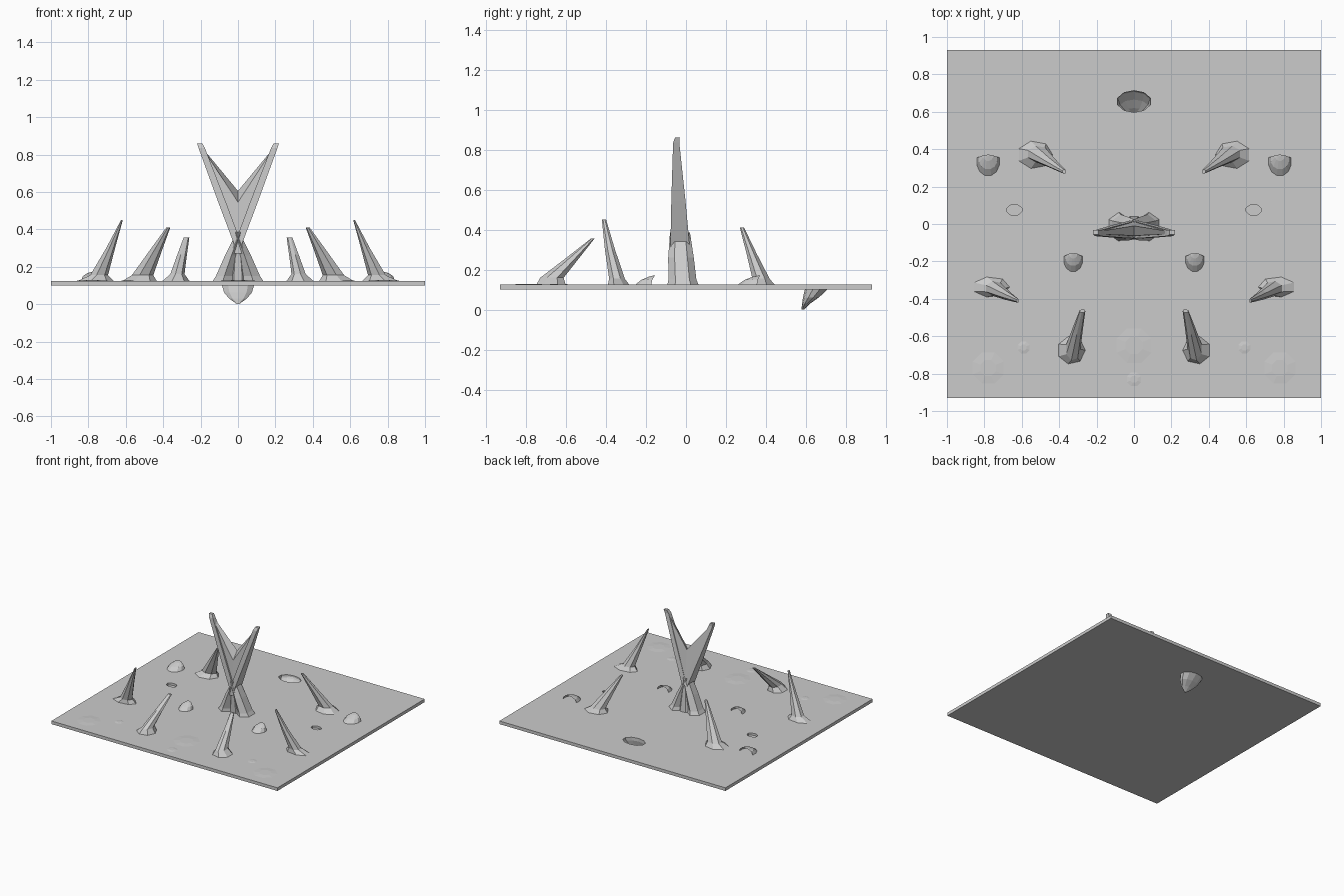
import bpy, bmesh, math

if "Cube" in bpy.data.objects:
    bpy.data.objects.remove(bpy.data.objects["Cube"])

grey = bpy.data.materials.new("stone grey")
grey.diffuse_color = (0.6, 0.6, 0.6, 1)
grey.use_nodes = True
grey.node_tree.nodes["Principled BSDF"].inputs["Base Color"].default_value = grey.diffuse_color


def finish(name, bm, mirror=False):
    me = bpy.data.meshes.new(name)
    bm.to_mesh(me)
    bm.free()
    me.materials.append(grey)
    ob = bpy.data.objects.new(name, me)
    bpy.context.collection.objects.link(ob)
    if mirror:
        m = ob.modifiers.new("mirror", 'MIRROR')
        m.use_mirror_merge = False
    return ob


def loft(name, rings, n=8, mirror=False, arc=None, cap_low=False, cap_high=True, turn=0.5):
    """Skin through elliptical rings (cx, cy, z, rx, ry), low to high."""
    bm = bmesh.new()
    start, sweep = arc if arc else (2 * math.pi * turn / n, 2 * math.pi)
    steps = n - 1 if arc else n
    rows = []
    for cx, cy, z, rx, ry in rings:
        row = []
        for i in range(n):
            a = start + sweep * i / steps
            row.append(bm.verts.new((cx + rx * math.cos(a), cy + ry * math.sin(a), z)))
        rows.append(row)
    for a, b in zip(rows, rows[1:]):
        for i in range(n - 1 if arc else n):
            j = (i + 1) % n
            bm.faces.new((a[i], a[j], b[j], b[i]))
    if cap_low:
        bm.faces.new(rows[0][::-1])
    if cap_high:
        bm.faces.new(rows[-1])
    return finish(name, bm, mirror)


# Ground plate, z 0.10 to 0.125
bm = bmesh.new()
bmesh.ops.create_cube(bm, size=1)
for v in bm.verts:
    v.co = (v.co.x * 2, v.co.y * 1.86, 0.1125 + v.co.z * 0.025)
plate = finish("ground_plate", bm)

# Hole for the downward spike and two shallow pits
holes = [(0, 0.655, 0.05, 0.092, 0.058),
         (0.64, 0.075, 0.108, 0.042, 0.03), (-0.64, 0.075, 0.108, 0.042, 0.03)]
for cx, cy, z, rx, ry in holes:
    cutter = loft("hole_cutter", [(cx, cy, z, rx, ry), (cx, cy, 0.2, rx, ry)], 10, cap_low=True)
    m = plate.modifiers.new("cut", 'BOOLEAN')
    m.operation = 'DIFFERENCE'
    m.solver = 'EXACT'
    m.object = cutter
    bpy.context.view_layer.objects.active = plate
    bpy.ops.object.modifier_apply(modifier=m.name)
    bpy.data.objects.remove(cutter)

# Downward hollow spike under the plate
loft("lower_spike", [(0, 0.583, 0.0, 0.006, 0.006), (0, 0.6, 0.03, 0.05, 0.02),
                     (0, 0.625, 0.062, 0.078, 0.04), (0, 0.65, 0.1, 0.09, 0.056),
                     (0, 0.655, 0.112, 0.092, 0.058)], 10, cap_low=True, cap_high=False)

# Leaning spikes in mirrored pairs, with flared feet
loft("back_spike", [(0.53, 0.37, 0.125, 0.095, 0.075), (0.513, 0.375, 0.155, 0.06, 0.044),
                    (0.445, 0.328, 0.28, 0.036, 0.026), (0.373, 0.28, 0.41, 0.011, 0.011)], 7, True)
loft("side_spike", [(0.765, -0.337, 0.125, 0.1, 0.055), (0.745, -0.345, 0.155, 0.05, 0.04),
                    (0.682, -0.38, 0.3, 0.025, 0.026), (0.621, -0.41, 0.45, 0.005, 0.011)], 7, True)
loft("front_spike", [(0.335, -0.675, 0.125, 0.075, 0.075), (0.326, -0.67, 0.16, 0.04, 0.06),
                     (0.3, -0.56, 0.265, 0.027, 0.032), (0.276, -0.465, 0.357, 0.016, 0.009)], 7, True)

# Small hoods, open at the back
hood_arc = (math.radians(165), math.radians(210))
for x, y, s in ((0.325, -0.2, 1.0), (0.78, 0.325, 1.2)):
    loft("hood", [(x, y + 0.01, 0.125, 0.052 * s, 0.066 * s),
                  (x, y + 0.02, 0.15, 0.042 * s, 0.044 * s),
                  (x, y + 0.036, 0.166, 0.022 * s, 0.02 * s),
                  (x, y + 0.044, 0.171, 0.006, 0.005)], 8, True, arc=hood_arc)

# Barely raised mounds near the front edge
for x, y, r in ((0, -0.65, 0.1), (0, -0.83, 0.04), (0.78, -0.77, 0.09), (0.59, -0.66, 0.035)):
    loft("low_mound", [(x, y, 0.125, r, r), (x, y, 0.128, r * 0.5, r * 0.5)], 8, x > 0)

# Central crossed tower: feet, core, horns and web
loft("tower_foot", [(0.08, -0.015, 0.125, 0.063, 0.078), (0.073, -0.018, 0.15, 0.052, 0.07),
                    (0.035, -0.025, 0.26, 0.04, 0.064), (-0.012, -0.03, 0.385, 0.022, 0.05)], 6, True)
loft("tower_core", [(0, -0.01, 0.125, 0.06, 0.055), (0, -0.025, 0.32, 0.03, 0.05)], 8)
loft("tower_horn", [(-0.018, -0.028, 0.27, 0.028, 0.072), (0.085, -0.038, 0.545, 0.029, 0.05),
                    (0.194, -0.049, 0.835, 0.024, 0.022), (0.205, -0.043, 0.86, 0.02, 0.017)], 4, True)

# Web between the horns: front and back sheets meeting at the outer edges
bm = bmesh.new()
front = [(0, -0.066, 0.29), (0.19, -0.055, 0.835), (0, -0.062, 0.545), (-0.19, -0.055, 0.835)]
back = [(0, 0.02, 0.29), (0.19, -0.04, 0.835), (0, -0.01, 0.605), (-0.19, -0.04, 0.835)]
f = [bm.verts.new(p) for p in front]
b = [bm.verts.new(p) for p in back]
for i, j in ((0, 1), (1, 2), (2, 3), (3, 0)):
    bm.faces.new((f[i], b[i], b[j], f[j]))
for s in (f, b):
    bm.faces.new((s[0], s[1], s[2]))
    bm.faces.new((s[0], s[2], s[3]))
bmesh.ops.recalc_face_normals(bm, faces=bm.faces)
finish("tower_web", bm)
